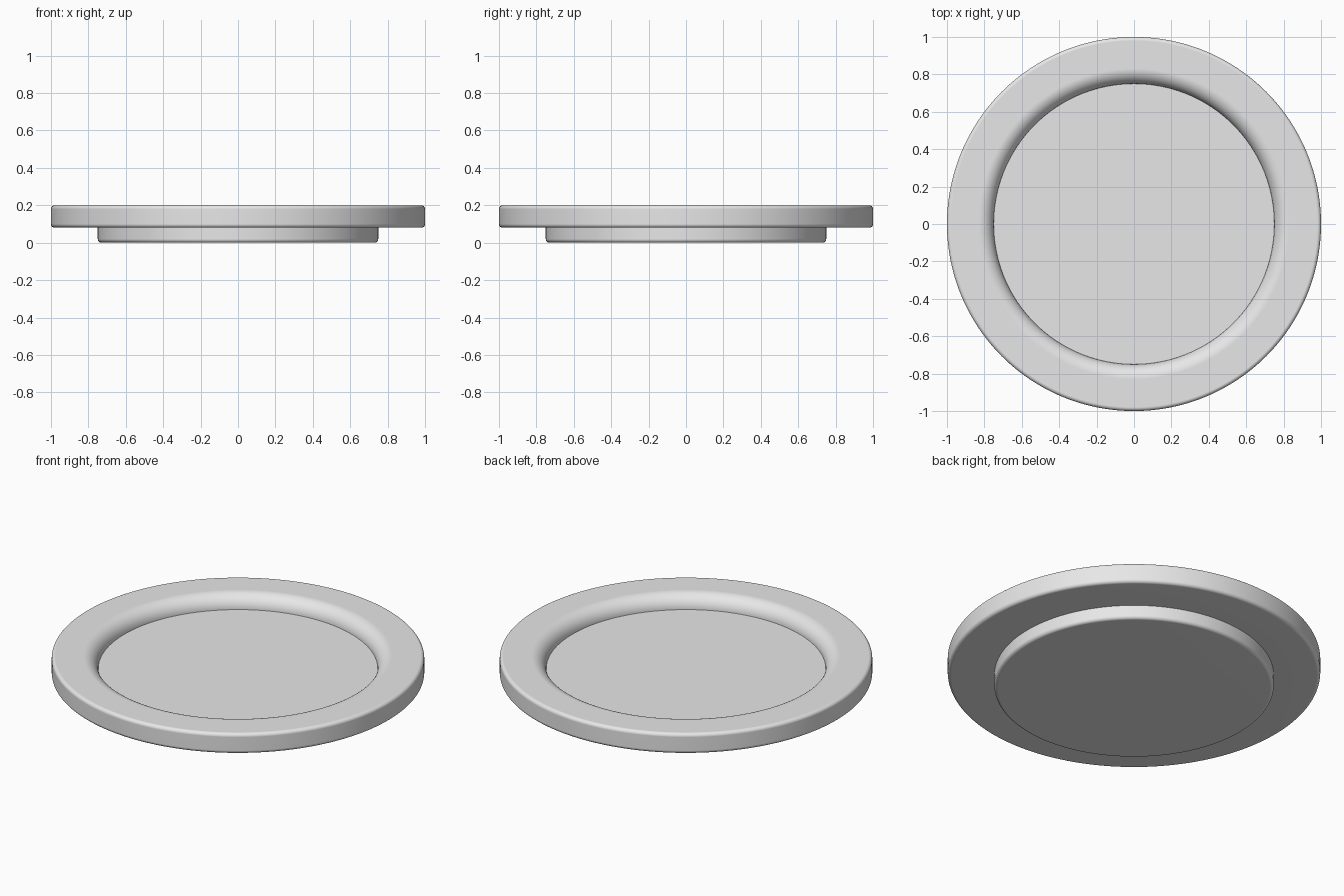
import bpy
import bmesh
from math import cos, sin, pi, radians
from mathutils import Vector

SEGMENTS = 192

cube = bpy.data.objects.get("Cube")
if cube:
    bpy.data.objects.remove(cube, do_unlink=True)


def material(name, rgb):
    mat = bpy.data.materials.new(name)
    mat.use_nodes = True
    colour = (*rgb, 1)
    mat.diffuse_color = colour
    mat.node_tree.nodes["Principled BSDF"].inputs["Base Color"].default_value = colour
    return mat


def arc(r, z, radius, start, end, steps=8):
    """Quarter round in the profile plane, angles in degrees."""
    angles = [radians(start + (end - start) * i / steps) for i in range(steps + 1)]
    return [(r + radius * cos(a), z + radius * sin(a)) for a in angles]


def lathe(name, profile, mat):
    """Turn a closed (radius, height) profile around the z axis."""
    bm = bmesh.new()
    verts = [bm.verts.new((r, 0, z)) for r, z in profile]
    edges = [bm.edges.new(pair) for pair in zip(verts, verts[1:])]
    bmesh.ops.spin(bm, geom=verts + edges, cent=Vector(), axis=(0, 0, 1),
                   angle=2 * pi, steps=SEGMENTS, use_merge=True)
    bmesh.ops.remove_doubles(bm, verts=bm.verts, dist=0.0001)
    bmesh.ops.recalc_face_normals(bm, faces=bm.faces)
    mesh = bpy.data.meshes.new(name)
    bm.to_mesh(mesh)
    bm.free()
    obj = bpy.data.objects.new(name, mesh)
    bpy.context.collection.objects.link(obj)
    mesh.materials.append(mat)
    bpy.ops.object.select_all(action="DESELECT")
    obj.select_set(True)
    bpy.context.view_layer.objects.active = obj
    bpy.ops.object.shade_smooth_by_angle(angle=radians(30))
    weighted = obj.modifiers.new("flat_face_normals", "WEIGHTED_NORMAL")
    weighted.keep_sharp = True
    return obj


# Foot disc, broad rim, rounded inner lip and recessed floor in one profile
edge = 0.02
foot_radius, foot_height, top = 0.75, 0.08, 0.2
lip = 0.08

profile = [(0, 0)]
profile += arc(foot_radius - edge, edge, edge, -90, 0)
profile += [(foot_radius, foot_height)]
profile += arc(1 - edge, foot_height + edge, edge, -90, 0)
profile += arc(1 - edge, top - edge, edge, 0, 90)
profile += arc(foot_radius + lip, top - lip, lip, 90, 180, steps=14)
profile += [(0, top - lip)]

lathe("plate", profile, material("light_grey", (0.8, 0.8, 0.8)))
